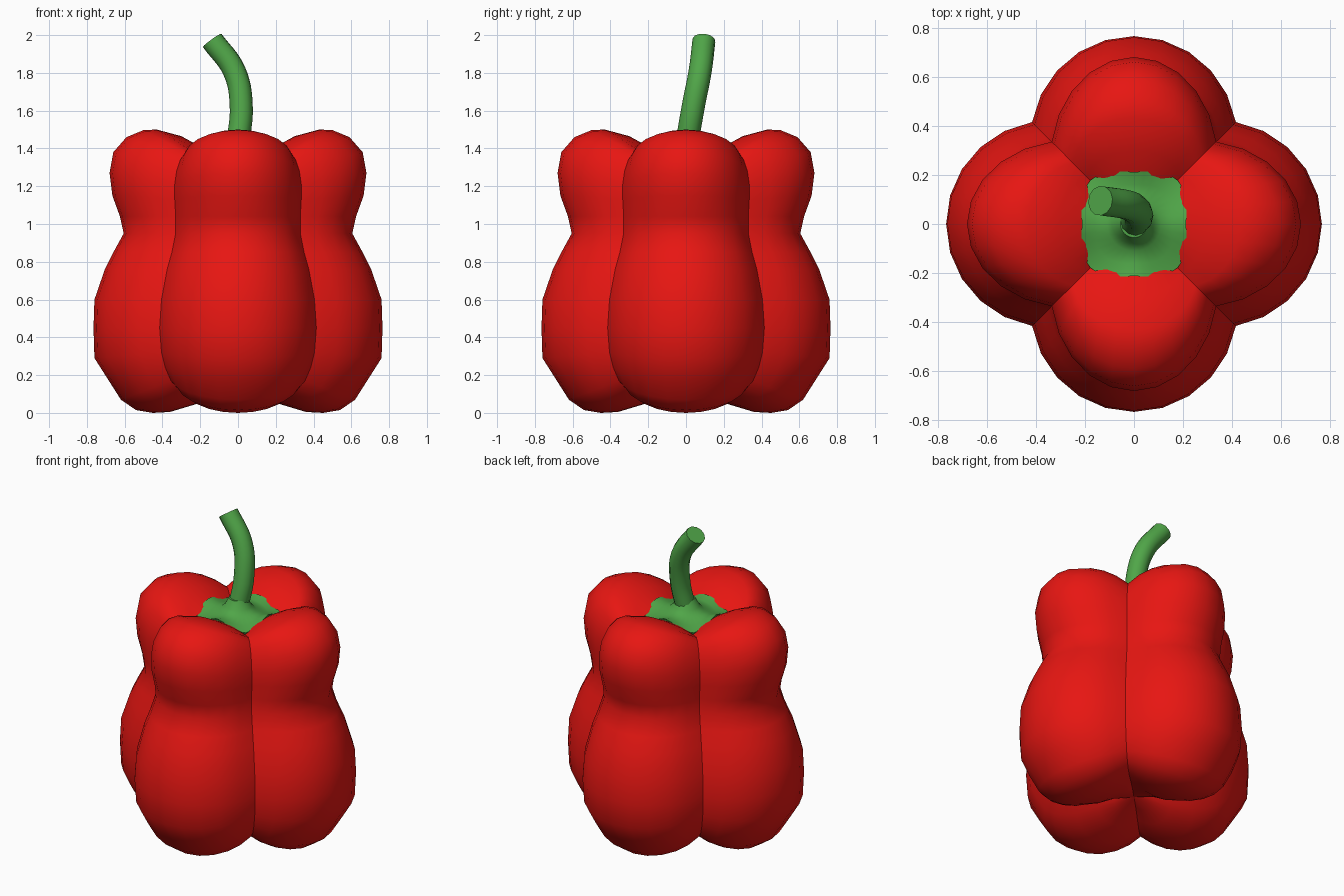
import bpy, bmesh
from math import sin, cos, pi, radians

if "Cube" in bpy.data.objects:
    bpy.data.objects.remove(bpy.data.objects["Cube"])


def material(name, rgb):
    m = bpy.data.materials.new(name)
    m.diffuse_color = (*rgb, 1)
    m.use_nodes = True
    m.node_tree.nodes["Principled BSDF"].inputs["Base Color"].default_value = m.diffuse_color
    return m


RED = material("red_skin", (0.80, 0.008, 0.006))
GREEN = material("green_stem", (0.08, 0.38, 0.065))


def smooth(obj, angle):
    bpy.ops.object.select_all(action='DESELECT')
    obj.select_set(True)
    bpy.context.view_layer.objects.active = obj
    bpy.ops.object.shade_smooth_by_angle(angle=radians(angle))


def skin_rings(name, rings, bottom, top, mat, angle):
    """Bridge closed rings from bottom to top, closing both ends with a pole."""
    bm = bmesh.new()
    loops = [[bm.verts.new(p) for p in ring] for ring in rings]
    n = len(loops[0])
    lo, hi = bm.verts.new(bottom), bm.verts.new(top)
    for i in range(n):
        j = (i + 1) % n
        bm.faces.new((lo, loops[0][j], loops[0][i]))
        bm.faces.new((hi, loops[-1][i], loops[-1][j]))
        for a, b in zip(loops, loops[1:]):
            bm.faces.new((a[i], a[j], b[j], b[i]))
    bmesh.ops.recalc_face_normals(bm, faces=bm.faces)
    me = bpy.data.meshes.new(name)
    bm.to_mesh(me)
    bm.free()
    me.materials.append(mat)
    obj = bpy.data.objects.new(name, me)
    bpy.context.collection.objects.link(obj)
    smooth(obj, angle)
    return obj


# Body levels: ridge radius, ridge height, crease offset (x = y), crease height
LEVELS = [
    (0.12, 0.105, 0.08, 0.14), (0.21, 0.05, 0.15, 0.125), (0.36, 0.005, 0.23, 0.105),
    (0.45, 0.0, 0.28, 0.11), (0.54, 0.015, 0.32, 0.13), (0.62, 0.07, 0.355, 0.17),
    (0.69, 0.18, 0.385, 0.24), (0.76, 0.29, 0.405, 0.32), (0.765, 0.45, 0.415, 0.45),
    (0.76, 0.60, 0.405, 0.60), (0.705, 0.76, 0.375, 0.76), (0.66, 0.85, 0.35, 0.85),
    (0.605, 0.95, 0.33, 0.95), (0.625, 1.04, 0.33, 1.04), (0.665, 1.15, 0.335, 1.13),
    (0.68, 1.27, 0.335, 1.21), (0.66, 1.38, 0.325, 1.28), (0.59, 1.46, 0.305, 1.34),
    (0.50, 1.497, 0.28, 1.38), (0.43, 1.50, 0.25, 1.39), (0.30, 1.465, 0.19, 1.365),
    (0.20, 1.41, 0.13, 1.34), (0.10, 1.36, 0.065, 1.33),
]
SEG, K = 10, radians(80)


def body_ring(o, zr, t, zc):
    pts = []
    for lobe in range(4):
        ca, sa = cos(lobe * pi / 2), sin(lobe * pi / 2)
        for s in range(SEG):
            a = K * (2 * s / SEG - 1)
            w = (cos(a) - cos(K)) / (1 - cos(K))
            x, y = t + (o - t) * w, t * sin(a) / sin(K)
            pts.append((x * ca - y * sa, x * sa + y * ca, zc + (zr - zc) * w))
    return pts


skin_rings("pepper_body", [body_ring(*l) for l in LEVELS],
           (0, 0, 0.14), (0, 0, 1.33), RED, 42)


# Calyx: rounded-square cap draped over the lobes and flaring into the stem
def calyx_ring(r, z, corner, drop):
    pts = []
    for i in range(32):
        a = 2 * pi * i / 32
        d = sin(2 * a) ** 2
        rr = r + corner * d
        pts.append((rr * cos(a), rr * sin(a), z - drop * d))
    return pts


skin_rings("calyx", [calyx_ring(*c) for c in (
    (0.205, 1.40, 0.035, 0.05), (0.212, 1.428, 0.04, 0.055), (0.16, 1.412, 0.02, 0.025),
    (0.11, 1.415, 0.0, 0.005), (0.08, 1.44, 0.0, 0.0), (0.055, 1.49, 0.0, 0.0))],
    (0, 0, 1.36), (0, 0.01, 1.49), GREEN, 50)

# Stem: bent tube with a cut end
cu = bpy.data.curves.new("stem", 'CURVE')
cu.dimensions = '3D'
cu.bevel_depth = 0.061
cu.bevel_resolution = 4
cu.use_fill_caps = True
cu.resolution_u = 6
path = [(-0.005, 0.0, 1.40), (0.017, 0.04, 1.63), (-0.02, 0.075, 1.81), (-0.137, 0.095, 1.972)]
sp = cu.splines.new('BEZIER')
sp.bezier_points.add(len(path) - 1)
for bp, p in zip(sp.bezier_points, path):
    bp.co = p
    bp.handle_left_type = bp.handle_right_type = 'AUTO'
cu.materials.append(GREEN)
stem = bpy.data.objects.new("stem", cu)
bpy.context.collection.objects.link(stem)
bpy.ops.object.select_all(action='DESELECT')
stem.select_set(True)
bpy.context.view_layer.objects.active = stem
bpy.ops.object.convert(target='MESH')
smooth(bpy.context.view_layer.objects.active, 40)
